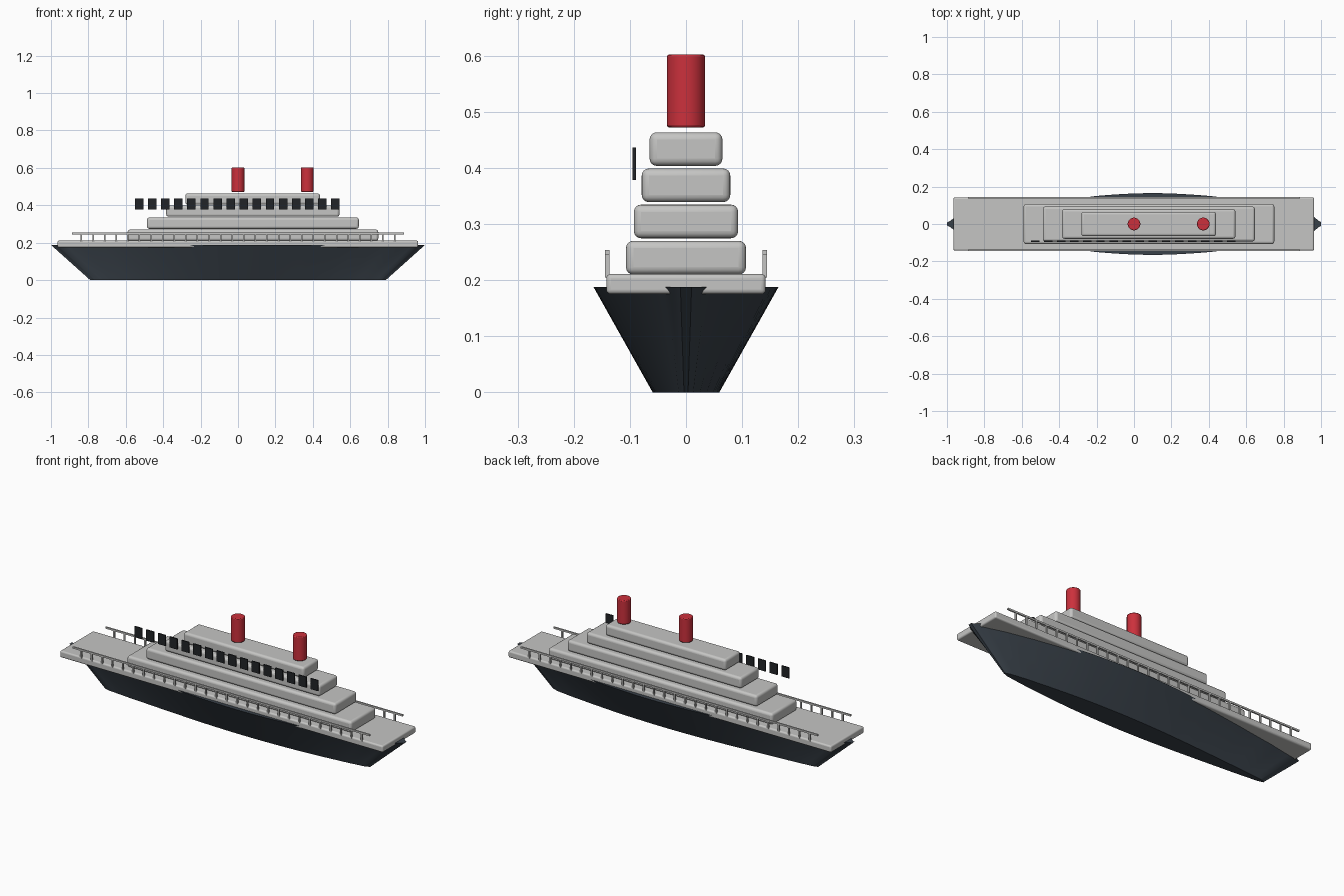
import bpy, bmesh

cube = bpy.data.objects.get("Cube")
if cube:
    bpy.data.objects.remove(cube, do_unlink=True)


def material(name, rgb):
    m = bpy.data.materials.new(name)
    m.use_nodes = True
    m.diffuse_color = (*rgb, 1)
    bsdf = next(n for n in m.node_tree.nodes if n.type == 'BSDF_PRINCIPLED')
    bsdf.inputs["Base Color"].default_value = (*rgb, 1)
    return m


GREY = material("pale grey paint", (0.56, 0.56, 0.55))
NAVY = material("dark slate hull", (0.04, 0.052, 0.066))
RED = material("funnel red", (0.6, 0.03, 0.045))
BLACK = material("dark window glass", (0.015, 0.017, 0.02))


def finish(name, bm, mat):
    bmesh.ops.recalc_face_normals(bm, faces=bm.faces)
    me = bpy.data.meshes.new(name)
    bm.to_mesh(me)
    bm.free()
    ob = bpy.data.objects.new(name, me)
    bpy.context.scene.collection.objects.link(ob)
    me.materials.append(mat)
    bpy.ops.object.select_all(action='DESELECT')
    ob.select_set(True)
    bpy.context.view_layer.objects.active = ob
    bpy.ops.object.shade_smooth_by_angle(angle=0.6)
    return ob


def add_box(bm, lo, hi):
    verts = bmesh.ops.create_cube(bm, size=1)["verts"]
    for v in verts:
        for i in range(3):
            v.co[i] = (lo[i] + hi[i]) / 2 + v.co[i] * (hi[i] - lo[i])


def bevel(ob, width, segments=4):
    mod = ob.modifiers.new("rounded edges", 'BEVEL')
    mod.width = width
    mod.segments = segments
    mod.limit_method = 'ANGLE'


def block(name, x0, x1, half, z0, z1, width):
    bm = bmesh.new()
    add_box(bm, (x0, -half, z0), (x1, half, z1))
    bevel(finish(name, bm, GREY), width)


# Hull: lens-shaped deck line, lofted to a smaller keel outline
STATIONS = [(-1, 0.008), (-0.965, 0.03), (-0.8, 0.062), (-0.55, 0.102),
            (-0.26, 0.142), (-0.08, 0.159), (0.1, 0.165), (0.28, 0.159),
            (0.47, 0.142), (0.7, 0.103), (0.85, 0.07), (0.965, 0.036), (1, 0.01)]


def smooth_line(pts, steps):
    out = []
    for i in range(len(pts) - 1):
        p = [pts[max(0, min(len(pts) - 1, i + k))] for k in (-1, 0, 1, 2)]
        for s in range(steps):
            t = s / steps
            y = [q[1] for q in p]
            w = 0.5 * (2 * y[1] + (y[2] - y[0]) * t
                       + (2 * y[0] - 5 * y[1] + 4 * y[2] - y[3]) * t ** 2
                       + (3 * y[1] - y[0] - 3 * y[2] + y[3]) * t ** 3)
            out.append((p[1][0] + (p[2][0] - p[1][0]) * t, w))
    return out + [pts[-1]]


half = smooth_line(STATIONS, 4)
outline = half + [(x, -y) for x, y in reversed(half)]
bm = bmesh.new()
LEVELS = 6
rings = []
for k in range(LEVELS + 1):
    t = k / LEVELS
    sx, sy = 0.79 + 0.21 * t, 0.36 + 0.64 * t
    rings.append([bm.verts.new((x * sx, y * sy, 0.188 * t)) for x, y in outline])
n = len(outline)
for a, b in zip(rings, rings[1:]):
    for i in range(n):
        j = (i + 1) % n
        bm.faces.new((a[i], a[j], b[j], b[i]))
bm.faces.new(rings[0])
bm.faces.new(rings[-1])
finish("hull", bm, NAVY)

# Main deck and four stepped cabin tiers
block("main_deck", -0.965, 0.963, 0.142, 0.175, 0.211, 0.008)
for i in range(4):
    z = 0.21 + 0.0645 * i
    block(f"cabin_tier_{i + 1}", -0.59 + 0.103 * i, 0.75 - 0.104 * i,
          0.107 - 0.014 * i, z, z + 0.06, 0.013)

# Railings along both sides
for name, side in (("left_railing", 1), ("right_railing", -1)):
    bm = bmesh.new()
    y = side * 0.14
    add_box(bm, (-0.887, y - 0.004, 0.245), (0.887, y + 0.004, 0.254))
    for i in range(28):
        x = 0.062 * (i - 13.5)
        add_box(bm, (x - 0.004, y - 0.004, 0.205), (x + 0.004, y + 0.004, 0.248))
    finish(name, bm, GREY)

# Row of window panels on the front side
bm = bmesh.new()
for i in range(16):
    x = -0.529 + 0.07 * i
    add_box(bm, (x - 0.0225, -0.0955, 0.378), (x + 0.0225, -0.0895, 0.436))
finish("window_row", bm, BLACK)

# Funnels
for name, x in (("middle_funnel", 0), ("end_funnel", 0.37)):
    bm = bmesh.new()
    bmesh.ops.create_cone(bm, cap_ends=True, segments=32, radius1=0.034,
                          radius2=0.034, depth=0.13)
    bmesh.ops.translate(bm, verts=bm.verts, vec=(x, 0, 0.537))
    bevel(finish(name, bm, RED), 0.004, 2)
